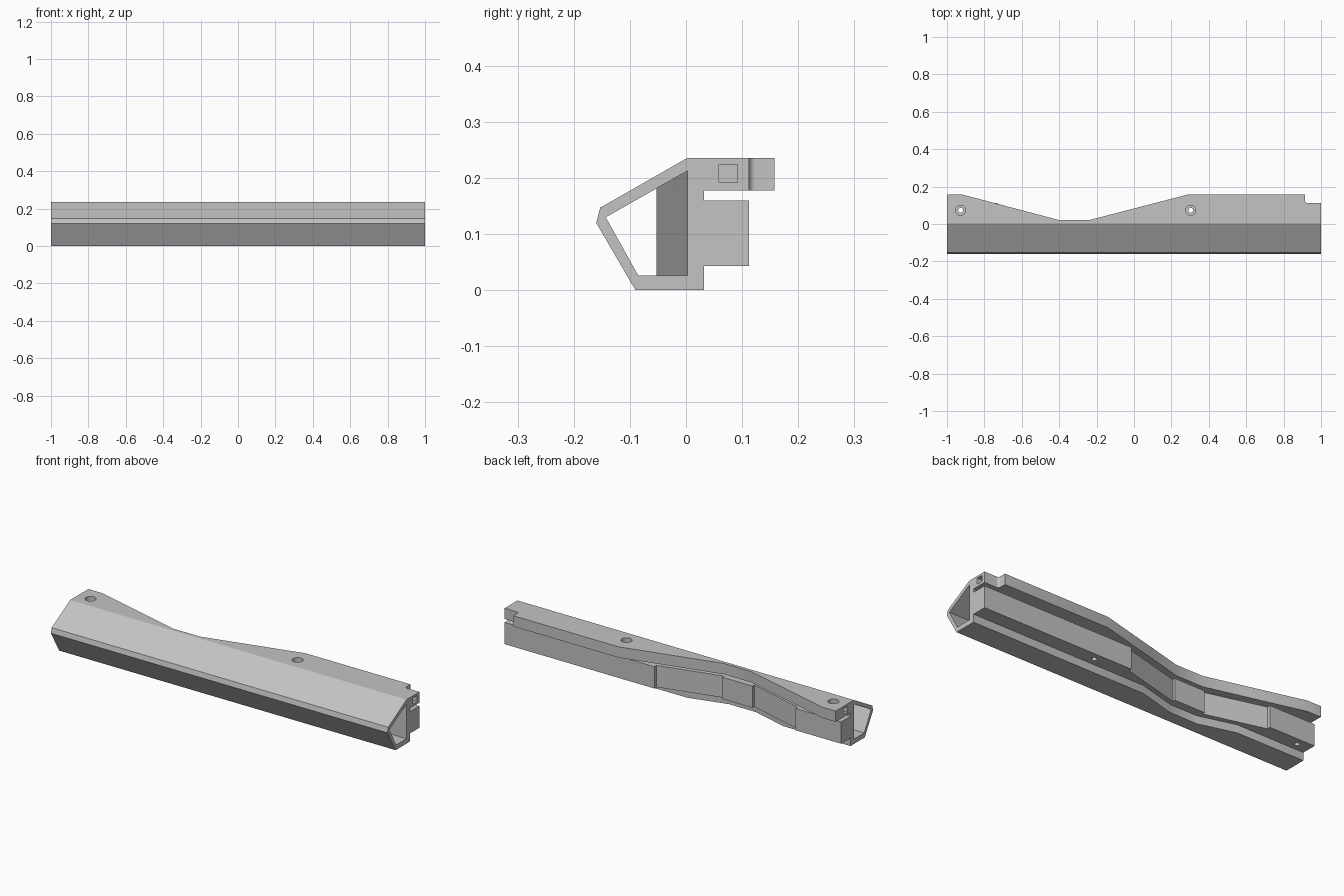
import bpy
import bmesh
import math

cube = bpy.data.objects.get("Cube")
if cube:
    bpy.data.objects.remove(cube, do_unlink=True)

GREY = (0.55, 0.55, 0.55, 1.0)
mat = bpy.data.materials.new("plain grey")
mat.use_nodes = True
mat.diffuse_color = GREY
mat.node_tree.nodes["Principled BSDF"].inputs["Base Color"].default_value = GREY


def loft(name, rings):
    """Closed solid through matching rings of 3D points."""
    bm = bmesh.new()
    loops = [[bm.verts.new(p) for p in ring] for ring in rings]
    n = len(loops[0])
    for a, b in zip(loops, loops[1:]):
        for i in range(n):
            j = (i + 1) % n
            bm.faces.new((a[i], a[j], b[j], b[i]))
    bm.faces.new(loops[0])
    bm.faces.new(loops[-1])
    bmesh.ops.recalc_face_normals(bm, faces=bm.faces)
    mesh = bpy.data.meshes.new(name)
    bm.to_mesh(mesh)
    bm.free()
    mesh.materials.append(mat)
    ob = bpy.data.objects.new(name, mesh)
    bpy.context.collection.objects.link(ob)
    return ob


def prism(name, outline, z0, z1):
    """Top-view outline extruded in height."""
    return loft(name, [[(x, y, z) for x, y in outline] for z in (z0, z1)])


def circle(x, y, r, n=32):
    return [(x + r * math.cos(math.tau * i / n), y + r * math.sin(math.tau * i / n))
            for i in range(n)]


def box(name, x0, x1, y0, y1, z0, z1):
    return prism(name, [(x0, y0), (x1, y0), (x1, y1), (x0, y1)], z0, z1)


def combine(target, other, operation):
    other.hide_render = True
    mod = target.modifiers.new(operation.lower(), "BOOLEAN")
    mod.operation = operation
    mod.solver = "EXACT"
    mod.object = other
    bpy.context.view_layer.objects.active = target
    bpy.ops.object.modifier_apply(modifier=mod.name)
    bpy.data.objects.remove(other, do_unlink=True)


def along(x, path):
    """Linear interpolation of a depth path along the length."""
    for (x0, y0), (x1, y1) in zip(path, path[1:]):
        if x <= x1:
            return y0 + (y1 - y0) * max(0, x - x0) / (x1 - x0)
    return path[-1][1]


# Depth of the top flange edge and of the back wall along the length
FLANGE = [(-1, .158), (-.92, .158), (-.4, .021), (-.24, .021), (.29, .158), (1, .158)]
WALL = [(-1, .032), (-.6, .032), (-.4, -.024), (-.24, -.024), (-.03, .032), (1, .032)]
WALL_THICK = .029
stations = sorted({x for x, _ in FLANGE + WALL})


def outer_section(x):
    f, w = along(x, FLANGE), along(x, WALL)
    profile = [(-.09, 0), (-.16, .12), (-.153, .147), (.003, .236),
               (f, .236), (f, .178), (w, .178), (w, 0)]
    return [(x, y, z) for y, z in profile]


def inner_section(x):
    i = along(x, WALL) - WALL_THICK
    roof = .13 + (i + .143) * .568
    profile = [(-.085, .026), (-.143, .13), (i, roof), (i, .026)]
    return [(x * 1.01 if abs(x) == 1 else x, y, z) for y, z in profile]


# Outer body with flange
rail = loft("rail_body", [outer_section(x) for x in stations])

# Back rib: ends, recessed slopes and a proud middle pad
rib_back = [(1, .112), (.11, .112), (.11, .094), (-.23, .006), (-.23, .021),
            (-.41, .021), (-.41, .006), (-.73, .094), (-.73, .112), (-1, .112)]
rib_front = [(x, y - .014) for x, y in WALL]
combine(rail, prism("rib", rib_back + rib_front, .043, .16), "UNION")

# Hollow channel
combine(rail, loft("channel", [inner_section(x) for x in stations]), "DIFFERENCE")

# Corner notch with a rounded inside corner
r = .012
corner = [(.915 + r - r * math.cos(a), .112 + r - r * math.sin(a))
          for a in (math.pi / 2 * k / 6 for k in range(7))]
notch = corner + [(1.05, .112), (1.05, .2), (.915, .2)]
combine(rail, prism("notch", notch, .17, .25), "DIFFERENCE")

# Screw holes with counterbores
for x in (-.927, .303):
    combine(rail, prism("screw_hole", circle(x, .073, .013), -.05, .3), "DIFFERENCE")
    combine(rail, prism("counterbore", circle(x, .073, .027), .206, .3), "DIFFERENCE")

# Square pin pockets in both ends
for side in (-1, 1):
    x0, x1 = sorted((side * .965, side * 1.05))
    combine(rail, box("pin_pocket", x0, x1, .059, .092, .192, .224), "DIFFERENCE")

bpy.ops.object.select_all(action="DESELECT")
rail.select_set(True)
bpy.context.view_layer.objects.active = rail
bpy.ops.object.shade_smooth_by_angle(angle=math.radians(20))
